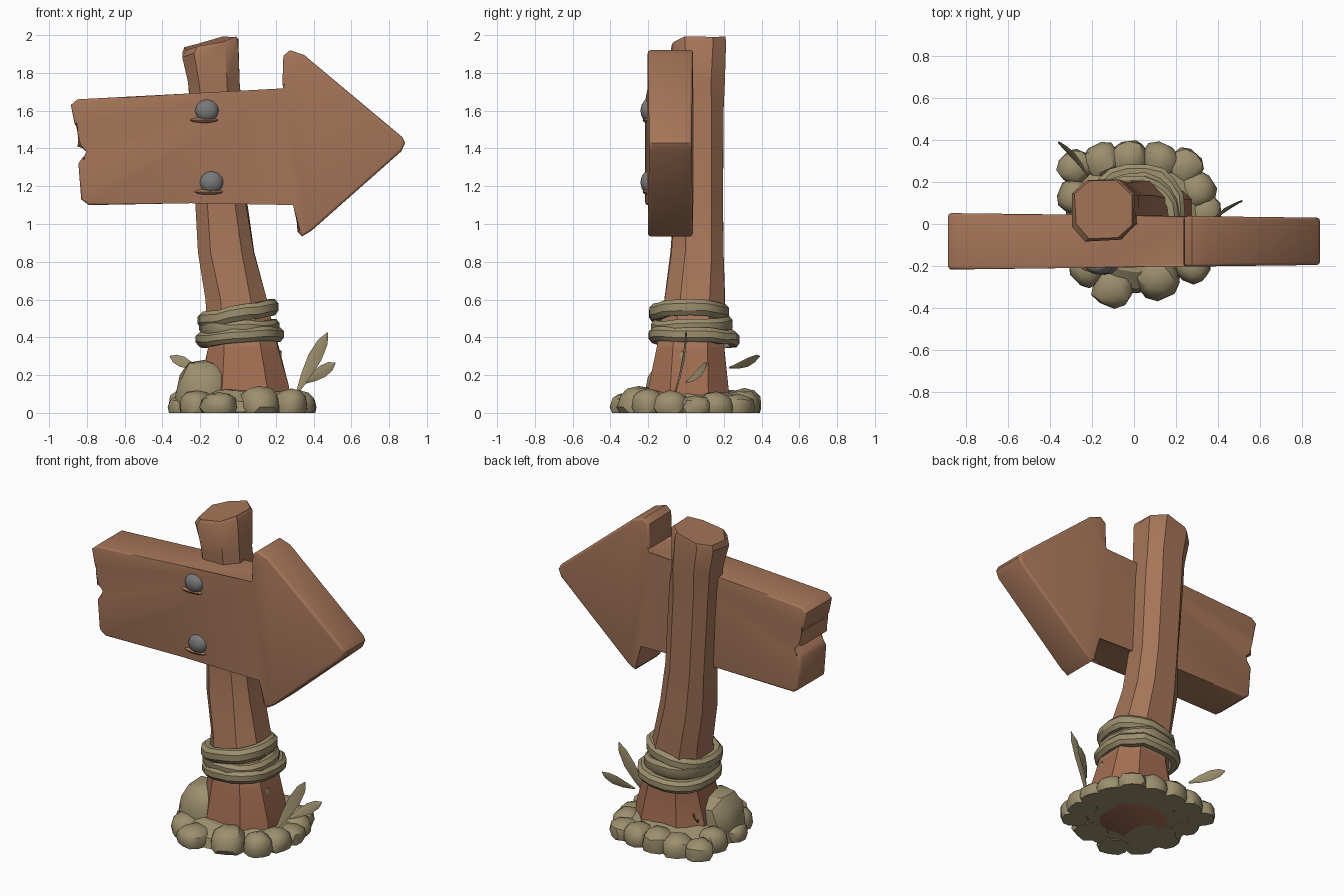
import bpy, bmesh, math, random
from mathutils import Vector

if "Cube" in bpy.data.objects:
    bpy.data.objects.remove(bpy.data.objects["Cube"])

random.seed(4)


def material(name, rgb):
    m = bpy.data.materials.new(name)
    m.diffuse_color = (*rgb, 1)
    m.use_nodes = True
    m.node_tree.nodes["Principled BSDF"].inputs["Base Color"].default_value = m.diffuse_color
    return m


WOOD = material("brown wood", (0.38, 0.18, 0.10))
RED_WOOD = material("reddish wood", (0.37, 0.155, 0.085))
STONE = material("olive stone", (0.33, 0.275, 0.155))
IRON = material("grey iron", (0.19, 0.19, 0.19))


def finish(name, bm, mats, angle=35):
    bmesh.ops.recalc_face_normals(bm, faces=bm.faces)
    me = bpy.data.meshes.new(name)
    bm.to_mesh(me)
    bm.free()
    ob = bpy.data.objects.new(name, me)
    bpy.context.collection.objects.link(ob)
    for m in mats:
        me.materials.append(m)
    bpy.ops.object.select_all(action='DESELECT')
    ob.select_set(True)
    bpy.context.view_layer.objects.active = ob
    bpy.ops.object.shade_smooth_by_angle(angle=math.radians(angle))
    return ob


def bridge(bm, a, b):
    n = len(a)
    return [bm.faces.new((a[i], a[(i + 1) % n], b[(i + 1) % n], b[i])) for i in range(n)]


# Arrow board: outline extruded through y, edges rounded
outline = [(-0.885, 1.63), (-0.85, 1.66), (-0.28, 1.69), (0.30, 1.705), (0.235, 1.735),
           (0.24, 1.89), (0.275, 1.92), (0.35, 1.895), (0.87, 1.46), (0.885, 1.43),
           (0.865, 1.385), (0.39, 0.965), (0.34, 0.935), (0.315, 0.96), (0.305, 1.115),
           (-0.25, 1.11), (-0.79, 1.10), (-0.83, 1.13), (-0.845, 1.32), (-0.825, 1.35),
           (-0.77, 1.39), (-0.85, 1.41), (-0.835, 1.49), (-0.865, 1.53)]
bm = bmesh.new()
front, back = [], []
for x, z in outline:
    t = (0.885 - x) / 1.77
    front.append(bm.verts.new((x, -0.195 - 0.022 * t, z)))
    back.append(bm.verts.new((x, 0.03 + 0.022 * t, z)))
caps = [bm.faces.new(front), bm.faces.new(back)]
bridge(bm, front, back)
rim = [e for f in caps for e in f.edges]
bmesh.ops.bevel(bm, geom=rim, offset=0.026, segments=3, profile=0.5,
                affect='EDGES', clamp_overlap=True)
finish("arrow_board", bm, [WOOD], 40)

# Post: chamfered square rings lofted upward, slanted worn top
rings = [(0, -0.16, 0.18, -0.16, 0.18), (0.03, -0.22, 0.28, -0.21, 0.24),
         (0.14, -0.20, 0.265, -0.195, 0.225), (0.35, -0.155, 0.21, -0.155, 0.205),
         (0.6, -0.175, 0.15, -0.11, 0.205), (0.85, -0.21, 0.085, -0.08, 0.203),
         (1.1, -0.22, 0.045, -0.06, 0.2), (1.6, -0.25, 0.018, -0.065, 0.2),
         (1.75, -0.268, 0.012, -0.07, 0.205), (1.93, -0.3, -0.002, -0.08, 0.215),
         (1.955, -0.28, -0.015, -0.065, 0.205)]
bm = bmesh.new()
prev = None
for z, x0, x1, y0, y1 in rings:
    c = 0.24 * (x1 - x0)
    pts = [(x0 + c, y0), (x1 - c, y0), (x1, y0 + c), (x1, y1 - c),
           (x1 - c, y1), (x0 + c, y1), (x0, y1 - c), (x0, y0 + c)]
    ring = []
    for x, y in pts:
        tilt = 0.26 * (x + 0.15) + 0.06 * y + random.uniform(-0.008, 0.008) if z > 1.9 else 0
        j = 0.006 if z > 0.1 else 0
        ring.append(bm.verts.new((x + random.uniform(-j, j), y + random.uniform(-j, j), z + tilt)))
    if prev:
        for f in bridge(bm, prev, ring):
            f.material_index = 1 if z < 0.5 else 0
    else:
        bm.faces.new(ring).material_index = 1
    prev = ring
bm.faces.new(prev)
finish("post", bm, [WOOD, RED_WOOD], 38)


# Rope bands: flattened hoops with a bevelled section, tilted around the post
def band(name, cx, cy, hx, hy, z, tx, ty, h, th):
    bm = bmesh.new()
    n, loops = 18, []
    sec = [(0, -0.5), (0.65, -0.5), (1, -0.2), (1, 0.25), (0.6, 0.5), (0, 0.5)]
    for i in range(n):
        a = 2 * math.pi * i / n
        co, si = math.cos(a), math.sin(a)
        ux, uy = [math.copysign(abs(v) ** 0.85, v) for v in (co, si)]
        w = random.uniform(-0.005, 0.005)
        loop = []
        for r, k in sec:
            s = (r - 1) * th + w
            x, y = cx + ux * (hx + s), cy + uy * (hy + s)
            loop.append(bm.verts.new((x, y, z + tx * ux + ty * uy + k * h + w)))
        loops.append(loop)
    for i in range(n):
        bridge(bm, loops[i], loops[(i + 1) % n])
    finish(name, bm, [STONE], 32)


band("rope_upper", 0.0, 0.018, 0.215, 0.212, 0.525, 0.035, 0.0, 0.085, 0.05)
band("rope_middle", 0.005, 0.03, 0.212, 0.215, 0.455, -0.005, 0.01, 0.09, 0.045)
band("rope_lower", 0.012, 0.045, 0.232, 0.245, 0.40, 0.015, -0.01, 0.075, 0.05)


# Rocks: jittered domes with flat undersides
def rock(name, x, y, rx, ry, h, mat=STONE, zc=0.0, rot=0.0):
    bm = bmesh.new()
    bmesh.ops.create_icosphere(bm, subdivisions=2, radius=1)
    for v in bm.verts:
        p = v.co * random.uniform(0.93, 1.05)
        # push the sides outward for a boxier stone
        p = Vector([math.copysign(abs(k) ** 0.8, k) for k in p])
        px, py = p.x * rx, p.y * ry
        v.co = (x + px * math.cos(rot) - py * math.sin(rot),
                y + px * math.sin(rot) + py * math.cos(rot), max(0, zc + p.z * (h - zc)))
    bmesh.ops.dissolve_degenerate(bm, dist=0.0005, edges=bm.edges)
    finish(name, bm, [mat], 30)


for i, (x, y, r, h) in enumerate([
        (-0.28, 0.27, 0.085, 0.11), (-0.15, 0.30, 0.09, 0.12), (-0.02, 0.31, 0.09, 0.13),
        (0.12, 0.30, 0.09, 0.12), (0.24, 0.27, 0.09, 0.10), (0.30, 0.16, 0.09, 0.11),
        (0.33, 0.05, 0.09, 0.09), (0.32, -0.08, 0.09, 0.12), (0.28, -0.20, 0.085, 0.13),
        (0.11, -0.25, 0.11, 0.14), (-0.10, -0.30, 0.10, 0.11), (-0.22, -0.21, 0.09, 0.12),
        (-0.29, -0.06, 0.085, 0.09), (-0.28, 0.13, 0.085, 0.13)]):
    rock(f"rock_{i + 1}", x, y, r, r, h, zc=0.03, rot=math.atan2(y, x))
rock("big_rock", -0.18, -0.06, 0.155, 0.16, 0.285, zc=0.09)

# Earth mound joining the rocks
bm = bmesh.new()
loops = []
for r, z in [(0.16, 0.004), (0.34, 0.004), (0.32, 0.06), (0.24, 0.11), (0.16, 0.11)]:
    loops.append([bm.verts.new((0.01 + r * math.cos(a * math.pi / 10),
                                0.01 + r * math.sin(a * math.pi / 10),
                                z + random.uniform(0, 0.015) * (z > 0.05))) for a in range(20)])
for i in range(5):
    bridge(bm, loops[i], loops[(i + 1) % 5])
finish("earth_mound", bm, [STONE], 30)


# Leaves: thin folded blades from root to tip
def leaf(name, root, tip, width, side):
    a, b, s = Vector(root), Vector(tip), Vector(side).normalized()
    d = b - a
    n = d.cross(s).normalized() * 0.005
    bm = bmesh.new()
    prev = None
    for t, w in [(0, 0.15), (0.3, 0.7), (0.6, 1), (0.85, 0.75), (1, 0.08)]:
        p = a + d * t + n * (10 * t * (1 - t))
        e = s * (w * width / 2)
        ring = [bm.verts.new(q) for q in (p - e, p - n, p + e, p + n)]
        if prev:
            bridge(bm, prev, ring)
        else:
            bm.faces.new(ring)
        prev = ring
    bm.faces.new(prev)
    finish(name, bm, [STONE])


leaf("leaf_tall", (0.31, -0.06, 0.10), (0.475, 0.0, 0.425), 0.075, (0.88, 0.1, -0.45))
leaf("leaf_low", (0.36, 0.0, 0.16), (0.515, 0.11, 0.265), 0.065, (0.5, 0, -0.85))
leaf("leaf_back", (-0.22, 0.23, 0.24), (-0.36, 0.39, 0.30), 0.06, (0.4, 0.2, 0.85))
leaf("leaf_on_post", (0.26, -0.06, 0.06), (0.225, -0.02, 0.33), 0.06, (0.2, 1, 0))


# Bolts: squashed iron domes with a splinter of wood under each
def stud(name, x, y, z, rx, ry, rz, mat):
    bm = bmesh.new()
    bmesh.ops.create_icosphere(bm, subdivisions=2, radius=1)
    for v in bm.verts:
        v.co = (x + v.co.x * rx, y + v.co.y * ry, z + v.co.z * rz)
    finish(name, bm, [mat], 30)


for i, (x, z) in enumerate([(-0.165, 1.60), (-0.14, 1.22)]):
    stud(f"bolt_{i + 1}", x, -0.2, z, 0.065, 0.042, 0.062, IRON)
    stud(f"splinter_{i + 1}", x - 0.015, -0.2, z - 0.05, 0.08, 0.03, 0.016, WOOD)
